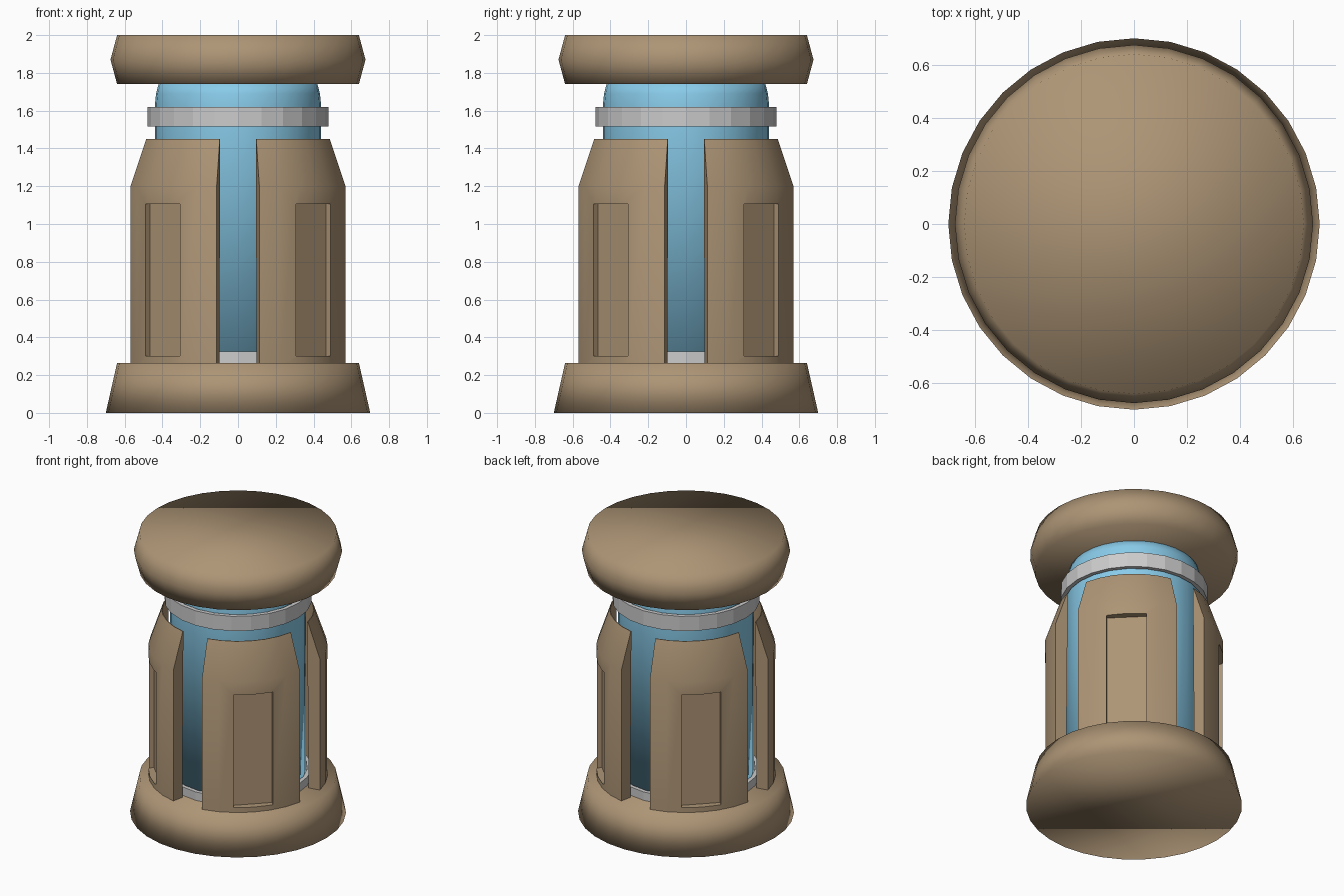
import bpy, bmesh
from math import radians, cos, sin, tau, pi
from mathutils import Matrix

if "Cube" in bpy.data.objects:
    bpy.data.objects.remove(bpy.data.objects["Cube"])


def material(name, rgb):
    m = bpy.data.materials.new(name)
    m.diffuse_color = (*rgb, 1)
    m.use_nodes = True
    m.node_tree.nodes["Principled BSDF"].inputs["Base Color"].default_value = m.diffuse_color
    return m


BROWN = material("brown_shell", (0.42, 0.30, 0.18))
BLUE = material("blue_glass", (0.25, 0.60, 0.82))


def new_object(name, bm, mat=None, smooth=False):
    bmesh.ops.recalc_face_normals(bm, faces=bm.faces)
    for f in bm.faces:
        f.smooth = smooth
    me = bpy.data.meshes.new(name)
    bm.to_mesh(me)
    bm.free()
    if mat:
        me.materials.append(mat)
    ob = bpy.data.objects.new(name, me)
    bpy.context.collection.objects.link(ob)
    return ob


def sweep(profile, sides, start=0.0, arc=tau, closed_profile=False):
    """Revolve a list of (radius, z) points; caps the open ends."""
    bm = bmesh.new()
    full = abs(arc - tau) < 1e-6
    count = sides if full else sides + 1
    rings = []
    for i in range(count):
        a = start + arc * i / sides
        rings.append([bm.verts.new((r * cos(a), r * sin(a), z)) for r, z in profile])
    n = len(profile)
    for i in range(sides):
        p, q = rings[i], rings[(i + 1) % count]
        for j in range(n if closed_profile else n - 1):
            k = (j + 1) % n
            bm.faces.new((p[j], q[j], q[k], p[k]))
    if not full:
        bm.faces.new(rings[0])
        bm.faces.new(rings[-1])
    elif not closed_profile:
        bm.faces.new([r[0] for r in rings])
        bm.faces.new([r[-1] for r in rings])
    return bm


# Base and top cap
new_object("base", sweep([(0.70, 0), (0.64, 0.265)], 32), BROWN, True)
new_object("top_cap", sweep([(0.64, 1.74), (0.675, 1.87), (0.64, 2.0)], 32), BROWN, True)

# Glass tube with a rounded shoulder
new_object("glass_tube", sweep([(0.44, 0.25), (0.44, 1.63), (0.434, 1.69), (0.418, 1.75)], 32),
           BLUE, True)

# Grey collars around the glass
for name, z0, z1 in (("lower_collar", 0.22, 0.325), ("upper_collar", 1.515, 1.62)):
    new_object(name, sweep([(0.45, z0), (0.478, z0), (0.478, z1), (0.45, z1)], 24,
                           closed_profile=True))

# One shell panel, tapering to a thin upper edge
panel = new_object("shell_panel_1",
                   sweep([(0.50, 0.25), (0.58, 0.25), (0.58, 1.2), (0.495, 1.45), (0.49, 1.45)],
                         6, radians(11.25), radians(67.5), True), BROWN)

# Rectangular recess cut into the panel
bm = bmesh.new()
bmesh.ops.create_cube(bm, size=1, matrix=Matrix.Rotation(pi / 4, 4, 'Z')
                      @ Matrix.Translation((0.63, 0, 0.7025))
                      @ Matrix.Diagonal((0.2, 0.26, 0.805, 1)))
cutter = new_object("recess_cutter", bm)
cutter.hide_render = True
mod = panel.modifiers.new("recess", 'BOOLEAN')
mod.operation = 'DIFFERENCE'
mod.solver = 'EXACT'
mod.object = cutter
bpy.ops.object.select_all(action='DESELECT')
bpy.context.view_layer.objects.active = panel
panel.select_set(True)
bpy.ops.object.modifier_apply(modifier=mod.name)
bpy.data.objects.remove(cutter)
bpy.ops.object.shade_smooth_by_angle(angle=radians(25))

# Remaining panels around the tube
for k in range(1, 4):
    ob = panel.copy()
    ob.name = f"shell_panel_{k + 1}"
    ob.rotation_euler.z = k * pi / 2
    bpy.context.collection.objects.link(ob)
